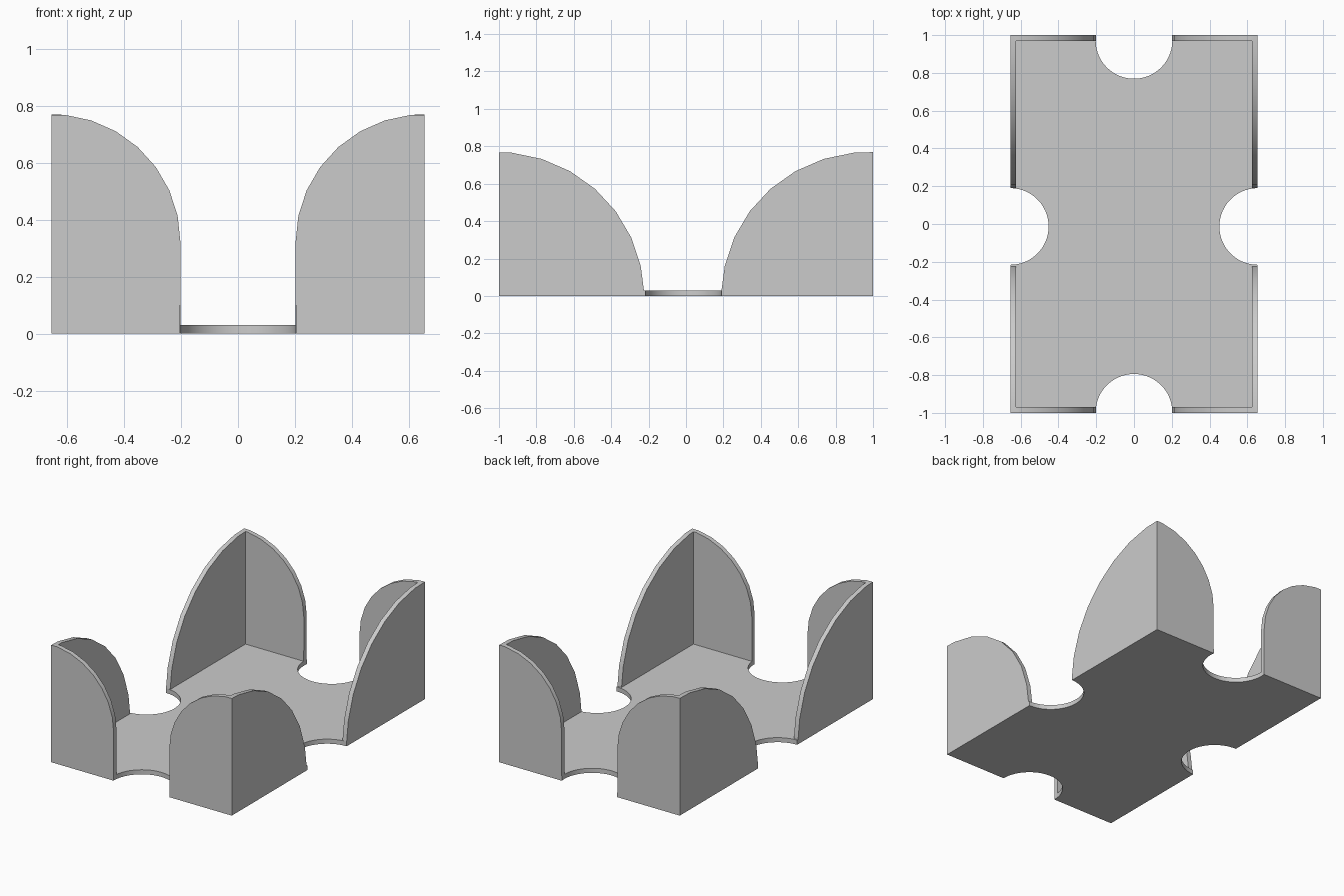
import bpy, bmesh
from math import sin, cos, radians
from mathutils import Vector

cube = bpy.data.objects.get("Cube")
if cube:
    bpy.data.objects.remove(cube, do_unlink=True)

HX, HY, TOP, FLOOR, WALL = 0.655, 1.0, 0.772, 0.03, 0.03

grey = bpy.data.materials.new("light grey")
grey.use_nodes = True
grey.diffuse_color = (0.6, 0.6, 0.6, 1)
grey.node_tree.nodes["Principled BSDF"].inputs["Base Color"].default_value = (0.6, 0.6, 0.6, 1)


def prism(name, points, direction):
    """Extrude a closed outline along a direction."""
    bm = bmesh.new()
    face = bm.faces.new([bm.verts.new(p) for p in points])
    out = bmesh.ops.extrude_face_region(bm, geom=[face])
    moved = [v for v in out["geom"] if isinstance(v, bmesh.types.BMVert)]
    bmesh.ops.translate(bm, verts=moved, vec=Vector(direction))
    bmesh.ops.recalc_face_normals(bm, faces=bm.faces)
    mesh = bpy.data.meshes.new(name)
    bm.to_mesh(mesh)
    bm.free()
    mesh.materials.append(grey)
    obj = bpy.data.objects.new(name, mesh)
    bpy.context.collection.objects.link(obj)
    return obj


def box(name, hx, hy, z0, z1):
    outline = [(-hx, -hy, z0), (hx, -hy, z0), (hx, hy, z0), (-hx, hy, z0)]
    return prism(name, outline, (0, 0, z1 - z0))


def flared_gap(mid, centre, rx, base, rz, end):
    """Outline of the opening between two facing quarter-ellipse walls."""
    half = [(centre - rx, FLOOR)]
    half += [(centre - rx * cos(radians(a)), base + rz * sin(radians(a)))
             for a in range(0 if base > FLOOR else 12, 90, 12)]
    half += [(end, TOP - 0.001), (end, 1.0)]
    return [(mid + u, z) for u, z in half] + [(mid - u, z) for u, z in reversed(half)]


# Solid block, then the hollow and the openings cut from it
tray = box("card_tray", HX, HY, 0, TOP)
cutters = [box("hollow", HX - WALL, HY - WALL, FLOOR, 1.0)]

# Openings through the end walls and through the side walls
ends = flared_gap(0, HX, 0.453, 0.32, 0.45, 0.7)
cutters.append(prism("end_gap", [(u, -1.1, z) for u, z in ends], (0, 2.2, 0)))
sides = flared_gap(-0.0175, 0.9975, 0.79, 0, 0.77, 1.1)
cutters.append(prism("side_gap", [(-0.8, u, z) for u, z in sides], (1.6, 0, 0)))

# Round finger notches in the floor
for cx, cy in [(0, 0.972), (0, -0.997), (HX, -0.013), (-HX, -0.013)]:
    ring = [(cx + 0.203 * cos(radians(a)), cy + 0.203 * sin(radians(a)), -0.1)
            for a in range(0, 360, 6)]
    cutters.append(prism("finger_notch", ring, (0, 0, 0.2)))

for cutter in cutters:
    cutter.hide_render = True
    mod = tray.modifiers.new(cutter.name, "BOOLEAN")
    mod.operation = "DIFFERENCE"
    mod.solver = "EXACT"
    mod.object = cutter

# Keep only the finished tray
bpy.context.view_layer.update()
result = bpy.data.meshes.new_from_object(
    tray.evaluated_get(bpy.context.evaluated_depsgraph_get()))
tray.modifiers.clear()
tray.data = result
for cutter in cutters:
    bpy.data.objects.remove(cutter, do_unlink=True)

# Smooth the notch rims, keep the corners sharp
bpy.context.view_layer.objects.active = tray
tray.select_set(True)
bpy.ops.object.shade_smooth_by_angle(angle=radians(30))
